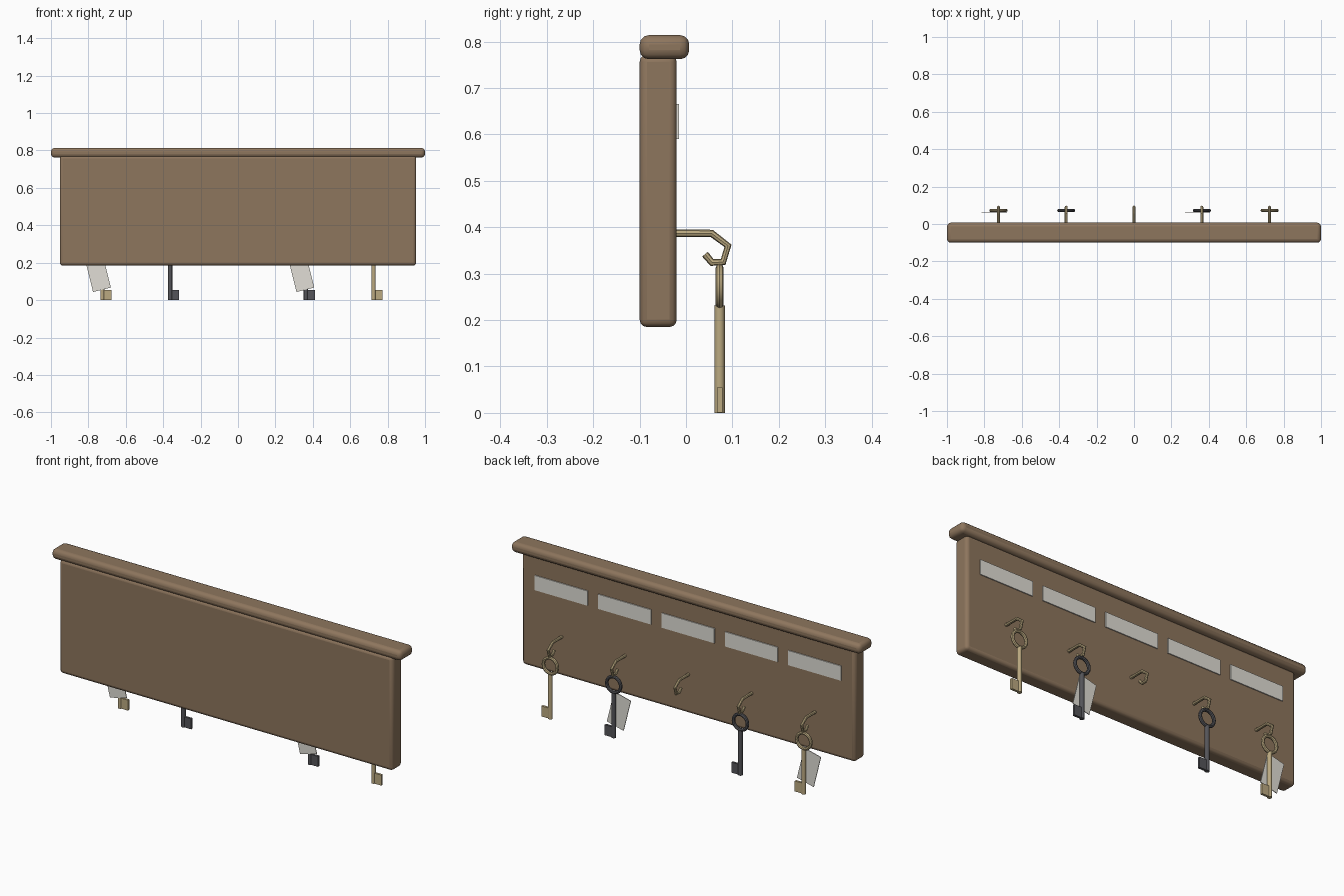
import bpy, math

if "Cube" in bpy.data.objects:
    bpy.data.objects.remove(bpy.data.objects["Cube"])

def material(name, rgb):
    m = bpy.data.materials.new(name)
    m.diffuse_color = (*rgb, 1)
    m.use_nodes = True
    m.node_tree.nodes["Principled BSDF"].inputs["Base Color"].default_value = m.diffuse_color
    return m

WOOD = material("wood", (0.27, 0.18, 0.11))
BRASS = material("brass", (0.50, 0.40, 0.22))
IRON = material("iron", (0.09, 0.09, 0.10))
CARD = material("card", (0.75, 0.73, 0.67))

def finish(name, mat):
    o = bpy.context.object
    o.name = name
    o.data.materials.append(mat)
    bpy.ops.object.shade_smooth_by_angle(angle=math.radians(35))
    return o

def box(name, lo, hi, mat, bevel=0, tilt=0):
    mid = [(a + b) / 2 for a, b in zip(lo, hi)]
    bpy.ops.mesh.primitive_cube_add(size=1, location=mid)
    o = bpy.context.object
    o.scale = [b - a for a, b in zip(lo, hi)]
    bpy.ops.object.transform_apply(location=False, rotation=False, scale=True)
    o.rotation_euler.y = tilt
    if bevel:
        b = o.modifiers.new("bevel", 'BEVEL')
        b.width, b.segments = bevel, 3
    return finish(name, mat)

# Bent rod hook profile in (y, z)
HOOK = [(-0.03, 0.387), (0.055, 0.387), (0.0905, 0.36),
        (0.08, 0.325), (0.056, 0.324), (0.041, 0.342)]

def hook(x):
    c = bpy.data.curves.new("hook", 'CURVE')
    c.dimensions = '3D'
    c.bevel_depth, c.bevel_resolution, c.use_fill_caps = 0.008, 2, True
    s = c.splines.new('POLY')
    s.points.add(len(HOOK) - 1)
    for p, (y, z) in zip(s.points, HOOK):
        p.co = (x, y, z, 1)
    o = bpy.data.objects.new("hook", c)
    bpy.context.collection.objects.link(o)
    bpy.ops.object.select_all(action='DESELECT')
    o.select_set(True)
    bpy.context.view_layer.objects.active = o
    bpy.ops.object.convert(target='MESH')
    finish("hook", BRASS)

KEY_Y = 0.0725

def key(x, mat):
    bpy.ops.mesh.primitive_torus_add(major_radius=0.04, minor_radius=0.0085,
        major_segments=20, minor_segments=8, location=(x, KEY_Y, 0.273),
        rotation=(math.pi / 2, 0, 0))
    finish("key_ring", mat)
    bpy.ops.mesh.primitive_cylinder_add(vertices=12, radius=0.011, depth=0.231,
        location=(x, KEY_Y, 0.1155))
    finish("key_shaft", mat)
    box("key_bit", (x, KEY_Y - 0.006, 0.001), (x + 0.048, KEY_Y + 0.006, 0.055), mat)

def tag(x):
    cx, cz = x - 0.023, 0.138
    box("key_tag", (cx - 0.049, 0.061, cz - 0.085), (cx + 0.049, 0.0645, cz + 0.085),
        CARD, tilt=math.radians(-14))

# Backboard and top rail
box("backboard", (-0.953, -0.1, 0.185), (0.953, -0.02, 0.772), WOOD, 0.016)
box("top_rail", (-1, -0.1, 0.762), (1, 0.007, 0.814), WOOD, 0.02)

# Five stations: label plate and hook, four with keys, two with tags
STATIONS = [(BRASS, True), (IRON, False), (None, False), (IRON, True), (BRASS, False)]
for i, (metal, tagged) in enumerate(STATIONS):
    x = (i - 2) * 0.3625
    box("label_plate", (x - 0.151, -0.025, 0.59), (x + 0.151, -0.015, 0.666), CARD)
    hook(x)
    if metal:
        key(x, metal)
    if tagged:
        tag(x)
